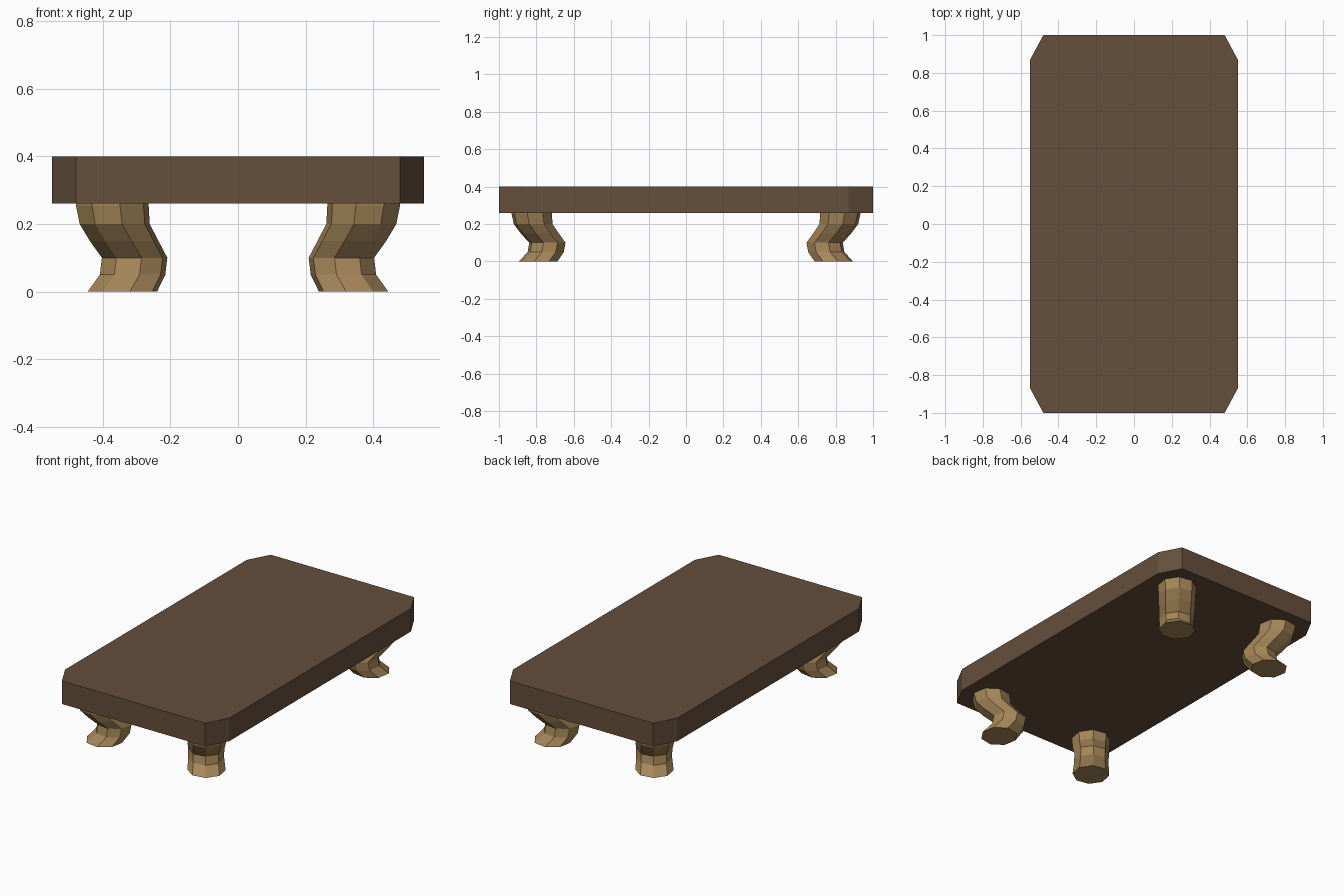
import bpy, bmesh
from math import cos, sin, radians, tau

if "Cube" in bpy.data.objects:
    bpy.data.objects.remove(bpy.data.objects["Cube"])


def material(name, color):
    m = bpy.data.materials.new(name)
    m.diffuse_color = (*color, 1)
    m.use_nodes = True
    m.node_tree.nodes["Principled BSDF"].inputs["Base Color"].default_value = m.diffuse_color
    return m


def loft(name, rings, mat):
    """Skin a stack of equal-sized point rings into a closed solid."""
    bm = bmesh.new()
    loops = [[bm.verts.new(p) for p in ring] for ring in rings]
    n = len(loops[0])
    for a, b in zip(loops, loops[1:]):
        for i in range(n):
            j = (i + 1) % n
            bm.faces.new((a[i], a[j], b[j], b[i]))
    bm.faces.new(loops[0][::-1])
    bm.faces.new(loops[-1])
    bmesh.ops.recalc_face_normals(bm, faces=bm.faces)
    mesh = bpy.data.meshes.new(name)
    bm.to_mesh(mesh)
    bm.free()
    mesh.materials.append(mat)
    obj = bpy.data.objects.new(name, mesh)
    bpy.context.collection.objects.link(obj)
    return obj


dark_wood = material("dark_wood", (0.13, 0.08, 0.045))
light_wood = material("light_wood", (0.38, 0.24, 0.10))

# Table top: slab with clipped corners
quarter = [(0.55, 0.87), (0.48, 1.0)]
outline = (quarter + [(-x, y) for x, y in quarter[::-1]]
           + [(-x, -y) for x, y in quarter] + [(x, -y) for x, y in quarter[::-1]])
loft("table_top", [[(x, y, z) for x, y in outline] for z in (0.26, 0.40)], dark_wood)

# Curved legs: octagonal rings (x, y, z, radius) bending along the diagonal
LEG_PATH = [
    (0.342, 0.790, 0.00, 0.105),
    (0.312, 0.750, 0.05, 0.099),
    (0.306, 0.741, 0.10, 0.099),
    (0.337, 0.782, 0.15, 0.104),
    (0.365, 0.817, 0.20, 0.106),
    (0.372, 0.825, 0.255, 0.110),
    (0.372, 0.825, 0.27, 0.110),
]
TURN = radians(57)
for side, sx in (("left", -1), ("right", 1)):
    for end, sy in (("front", -1), ("back", 1)):
        rings = [[(sx * (x + r * cos(TURN + tau * i / 8)),
                   sy * (y + r * sin(TURN + tau * i / 8)), z) for i in range(8)]
                 for x, y, z, r in LEG_PATH]
        loft(f"{end}_{side}_leg", rings, light_wood)
